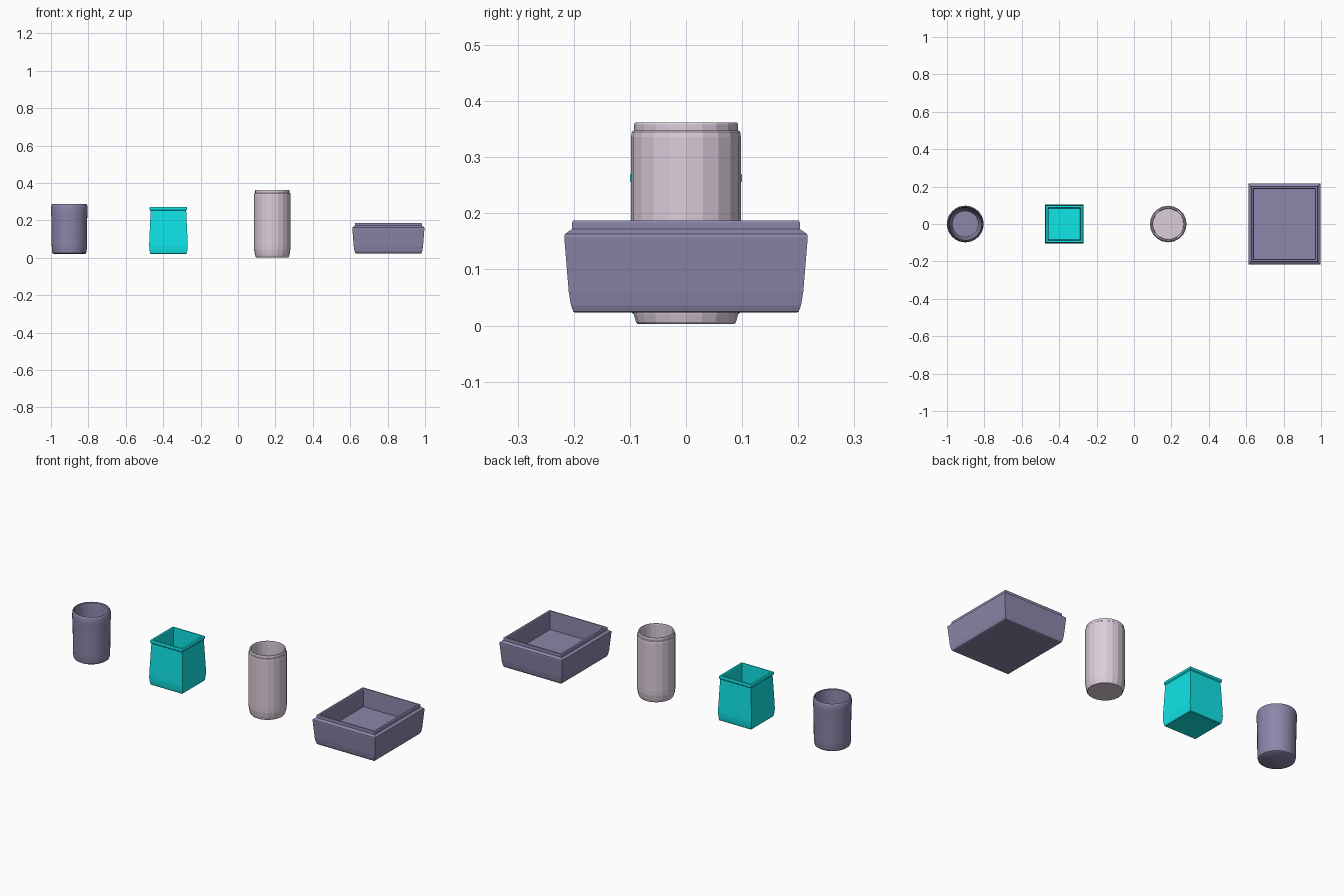
import bpy, bmesh, math


def material(name, rgb):
    m = bpy.data.materials.new(name)
    m.diffuse_color = (*rgb, 1)
    return m


def pot(name, x, sides, profile, mat, extra_y=0.0, smooth=False):
    """Closed pot shell: profile runs from the base, over the rim, to the inner floor."""
    bm = bmesh.new()
    rings = []
    for r, z in profile:
        if sides == 4:
            ring = [(sx * r, sy * (r + extra_y))
                    for sx, sy in ((-1, -1), (1, -1), (1, 1), (-1, 1))]
        else:
            ring = [(r * math.cos(2 * math.pi * i / sides),
                     r * math.sin(2 * math.pi * i / sides)) for i in range(sides)]
        rings.append([bm.verts.new((px, py, z)) for px, py in ring])
    for a, b in zip(rings, rings[1:]):
        for i in range(sides):
            j = (i + 1) % sides
            bm.faces.new((a[i], a[j], b[j], b[i]))
    bm.faces.new(rings[0][::-1])
    bm.faces.new(rings[-1])
    bmesh.ops.recalc_face_normals(bm, faces=bm.faces)
    me = bpy.data.meshes.new(name)
    bm.to_mesh(me)
    bm.free()
    ob = bpy.data.objects.new(name, me)
    ob.location.x = x
    me.materials.append(mat)
    bpy.context.collection.objects.link(ob)
    if smooth:
        bpy.context.view_layer.objects.active = ob
        ob.select_set(True)
        bpy.ops.object.shade_smooth_by_angle(angle=math.radians(40))
        ob.select_set(False)
    return ob


slate = material("slate", (0.26, 0.24, 0.40))
cyan = material("cyan", (0.005, 0.78, 0.80))
pale = material("pale_pink", (0.72, 0.61, 0.71))

# Round smooth pot with a slightly flared rim
pot("round_pot", -0.902, 40, [
    (0.084, 0.021), (0.090, 0.025), (0.093, 0.038), (0.0945, 0.08),
    (0.095, 0.19), (0.0965, 0.225), (0.098, 0.25), (0.0975, 0.272),
    (0.095, 0.284), (0.092, 0.288), (0.088, 0.284), (0.086, 0.25),
    (0.083, 0.15), (0.079, 0.06), (0.07, 0.042)], slate, smooth=True)

# Square pot, widest near the base, with a thin lip
pot("square_pot", -0.372, 4, [
    (0.094, 0.021), (0.098, 0.024), (0.101, 0.040), (0.103, 0.065),
    (0.102, 0.10), (0.095, 0.252), (0.100, 0.257), (0.100, 0.268),
    (0.098, 0.271), (0.088, 0.271), (0.086, 0.268), (0.087, 0.06),
    (0.084, 0.04)], cyan)

# Tall faceted pot with a stepped neck
pot("tall_pot", 0.183, 20, [
    (0.086, 0.003), (0.089, 0.006), (0.093, 0.02), (0.097, 0.045),
    (0.098, 0.07), (0.098, 0.336), (0.0965, 0.345), (0.093, 0.348),
    (0.093, 0.358), (0.091, 0.362), (0.085, 0.362), (0.083, 0.358),
    (0.084, 0.05), (0.082, 0.025)], pale)

# Wide shallow tray with a sloped shoulder and inset rim
pot("shallow_tray", 0.804, 4, [
    (0.174, 0.023), (0.177, 0.025), (0.181, 0.036), (0.185, 0.06),
    (0.193, 0.157), (0.192, 0.163), (0.179, 0.172), (0.179, 0.184),
    (0.177, 0.187), (0.167, 0.187), (0.165, 0.184), (0.163, 0.088)],
    slate, extra_y=0.024)
